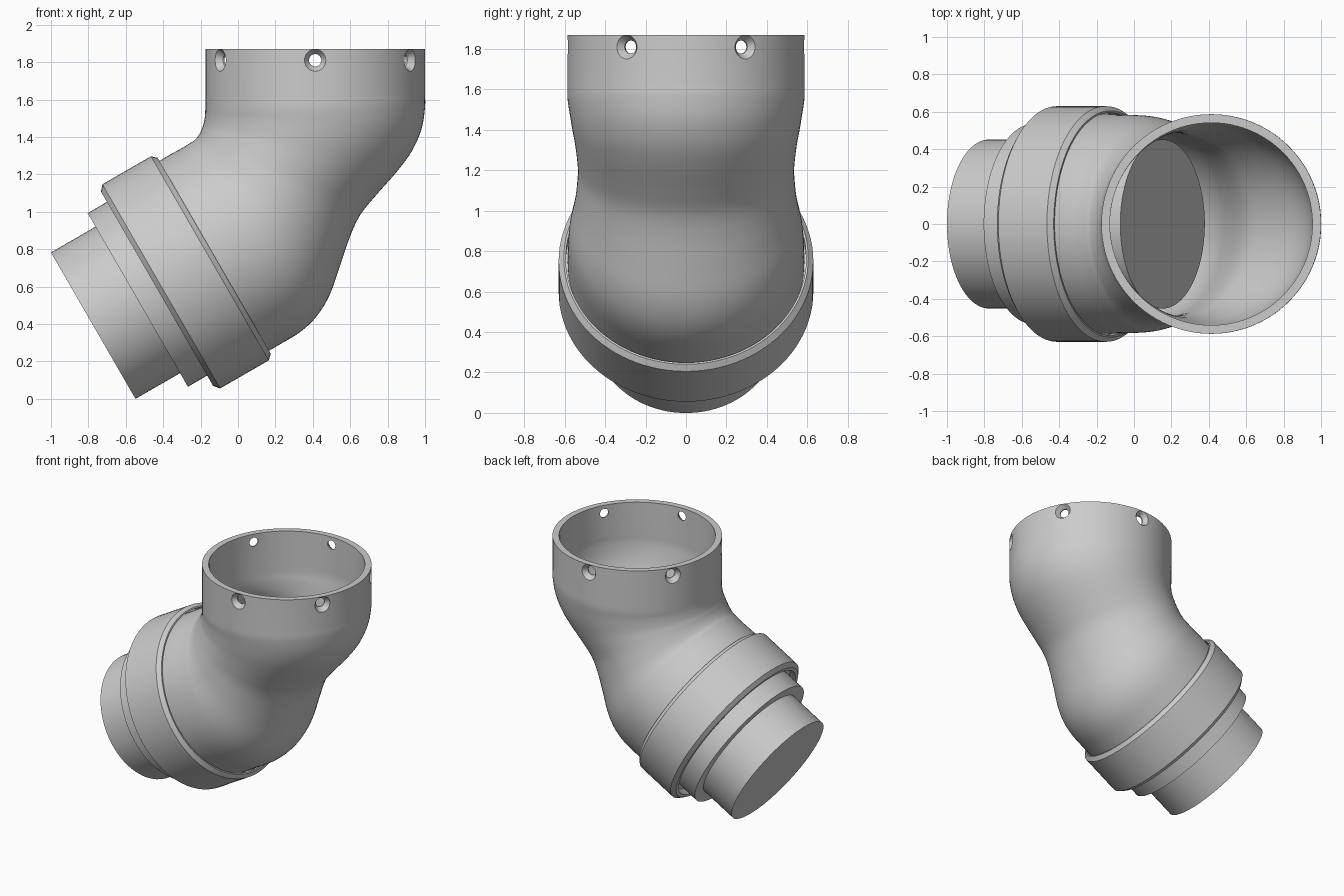
import bpy, bmesh
from math import cos, sin, pi, radians
from mathutils import Vector

if "Cube" in bpy.data.objects:
    bpy.data.objects.remove(bpy.data.objects["Cube"])

SEG = 96
BASE = Vector((-0.774, 0, 0.391))      # centre of the tilted inlet face
AXIS = Vector((cos(pi / 6), 0, 0.5))   # inlet axis, 30 degrees above level
SIDE = Vector((0.5, 0, -cos(pi / 6)))
Y = Vector((0, 1, 0))
WALL = 0.046


def ring(c, a, b, n=SEG):
    return [c + a * cos(2 * pi * i / n) + b * sin(2 * pi * i / n) for i in range(n)]


def skin(name, rings, closed):
    """Skin rings into a solid: looped into a tube, or capped at both ends."""
    bm = bmesh.new()
    vs = [[bm.verts.new(p) for p in r] for r in rings]
    n = len(rings[0])
    pairs = list(zip(vs, vs[1:])) + ([(vs[-1], vs[0])] if closed else [])
    for r0, r1 in pairs:
        for i in range(n):
            j = (i + 1) % n
            bm.faces.new((r0[i], r0[j], r1[j], r1[i]))
    if not closed:
        bm.faces.new(vs[0])
        bm.faces.new(vs[-1])
    bmesh.ops.recalc_face_normals(bm, faces=bm.faces)
    me = bpy.data.meshes.new(name)
    bm.to_mesh(me)
    bm.free()
    ob = bpy.data.objects.new(name, me)
    bpy.context.collection.objects.link(ob)
    return ob


def smooth(ob):
    bpy.ops.object.select_all(action='DESELECT')
    ob.select_set(True)
    bpy.context.view_layer.objects.active = ob
    bpy.ops.object.shade_smooth_by_angle(angle=radians(25))


def lathe(name, profile, closed):
    smooth(skin(name, [ring(BASE + AXIS * s, SIDE * r, Y * r) for s, r in profile], closed))


# inlet pipe, sleeve and chamfered collar
lathe("inlet_pipe", [(0, .452), (1.07, .452)], False)
lathe("inlet_sleeve", [(.275, .44), (.275, .536), (.8, .536), (.8, .44)], True)
lathe("collar", [(.394, .60), (.42, .63), (.72, .63), (.747, .605), (.747, .595),
                 (.70, .595), (.70, .53), (.45, .53), (.45, .575), (.394, .575)], True)

# elbow cross-sections: inside-bend x, z; outside-bend x, z; half width in y
SECTIONS = [
    (-.494, 1.228, .092, .214, .585), (-.373, 1.300, .212, .284, .585),
    (-.300, 1.340, .330, .355, .582), (-.255, 1.368, .420, .440, .575),
    (-.238, 1.378, .490, .555, .562), (-.225, 1.390, .545, .710, .547),
    (-.213, 1.405, .600, .870, .538), (-.203, 1.422, .655, .985, .535),
    (-.195, 1.440, .740, 1.09, .540), (-.187, 1.460, .850, 1.215, .550),
    (-.181, 1.485, .930, 1.325, .563), (-.177, 1.512, .982, 1.445, .575),
    (-.175, 1.545, 1.00, 1.560, .586), (-.175, 1.620, 1.00, 1.620, .587)]
STEPS = 4
S = [Vector(s) for s in SECTIONS]
fine = []
for k in range(len(S) - 1):
    p0, p1, p2, p3 = S[max(k - 1, 0)], S[k], S[k + 1], S[min(k + 2, len(S) - 1)]
    for q in range(STEPS):
        t = q / STEPS
        fine.append(0.5 * (2 * p1 + (p2 - p0) * t + (2 * p0 - 5 * p1 + 4 * p2 - p3) * t * t
                           + (3 * p1 - p0 - 3 * p2 + p3) * t ** 3))
fine += [S[-1], Vector((-.175, 1.87, 1.0, 1.87, .587))]


def section(v, inset):
    a, b = Vector((v[0], 0, v[1])), Vector((v[2], 0, v[3]))
    half = (b - a) / 2
    return ring((a + b) / 2, half * (1 - inset / half.length), Y * (v[4] - inset))


elbow = skin("elbow_body", [section(v, 0) for v in fine]
             + [section(v, WALL) for v in reversed(fine)], True)

# six countersunk screw holes around the rim
for k in range(6):
    ang = radians(30 + 60 * k)
    d = Vector((cos(ang), sin(ang), 0))
    side = Vector((-sin(ang), cos(ang), 0))
    c = Vector((0.4125, 0, 1.81))
    cut = skin("hole_cutter", [ring(c + d * h, side * r, Vector((0, 0, r)), 24)
                               for h, r in ((.48, .033), (.55, .033), (.585, .058), (.62, .083))], False)
    cut.hide_render = True
    mod = elbow.modifiers.new("hole", 'BOOLEAN')
    mod.operation = 'DIFFERENCE'
    mod.solver = 'EXACT'
    mod.object = cut
    bpy.context.view_layer.objects.active = elbow
    bpy.ops.object.modifier_apply(modifier=mod.name)
    bpy.data.objects.remove(cut)
smooth(elbow)
